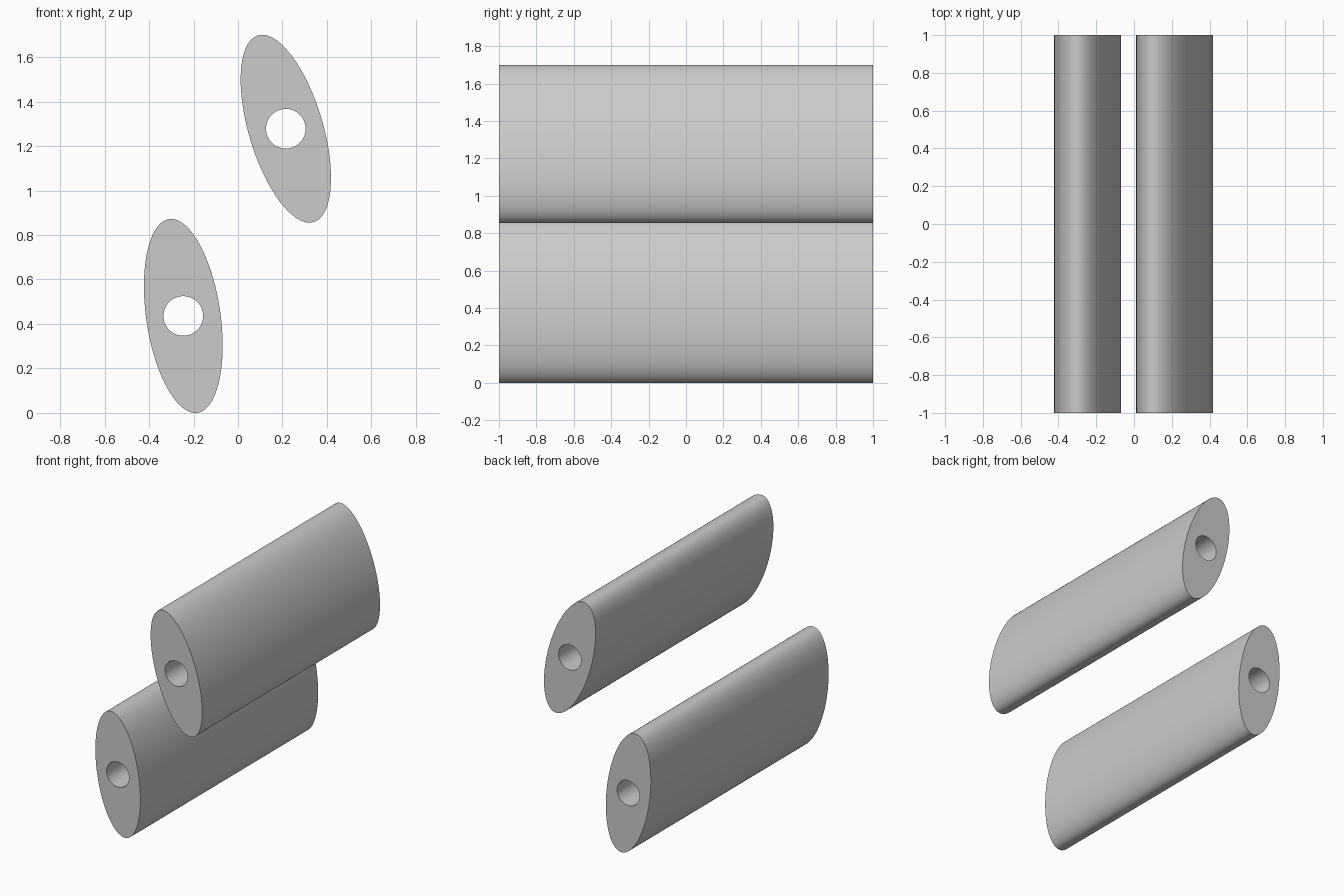
import bpy, bmesh
from math import sin, cos, pi, radians

cube = bpy.data.objects.get("Cube")
if cube:
    bpy.data.objects.remove(cube, do_unlink=True)

SEGMENTS = 96
HALF_LENGTH = 1.0

grey = bpy.data.materials.new("light grey")
grey.use_nodes = True
grey.diffuse_color = (0.6, 0.6, 0.6, 1)
grey.node_tree.nodes["Principled BSDF"].inputs["Base Color"].default_value = (0.6, 0.6, 0.6, 1)


def ring(bm, half_width, half_height, y):
    """Elliptical loop of vertices in the XZ plane."""
    angles = [2 * pi * i / SEGMENTS for i in range(SEGMENTS)]
    return [bm.verts.new((half_width * cos(a), y, half_height * sin(a))) for a in angles]


def elliptical_bar(name, x, z, half_width, half_height, tilt, hole=0.089):
    """Elliptical bar along Y with a round bore through its centre."""
    bm = bmesh.new()
    rings = [
        ring(bm, half_width, half_height, -HALF_LENGTH),
        ring(bm, half_width, half_height, HALF_LENGTH),
        ring(bm, hole, hole, HALF_LENGTH),
        ring(bm, hole, hole, -HALF_LENGTH),
    ]
    # Outer wall, back end, bore and front end
    for a, b in zip(rings, rings[1:] + rings[:1]):
        for i in range(SEGMENTS):
            j = (i + 1) % SEGMENTS
            bm.faces.new((a[i], a[j], b[j], b[i]))
    bmesh.ops.recalc_face_normals(bm, faces=bm.faces)
    mesh = bpy.data.meshes.new(name)
    bm.to_mesh(mesh)
    bm.free()
    mesh.materials.append(grey)

    bar = bpy.data.objects.new(name, mesh)
    bar.location = (x, 0, z)
    bar.rotation_euler.y = -radians(tilt)
    bpy.context.collection.objects.link(bar)
    bpy.ops.object.select_all(action="DESELECT")
    bar.select_set(True)
    bpy.context.view_layer.objects.active = bar
    bpy.ops.object.shade_smooth_by_angle(angle=radians(30))


elliptical_bar("lower_bar", -0.246, 0.436, 0.167, 0.44, 8.3)
elliptical_bar("upper_bar", 0.215, 1.278, 0.167, 0.438, 16.6)
